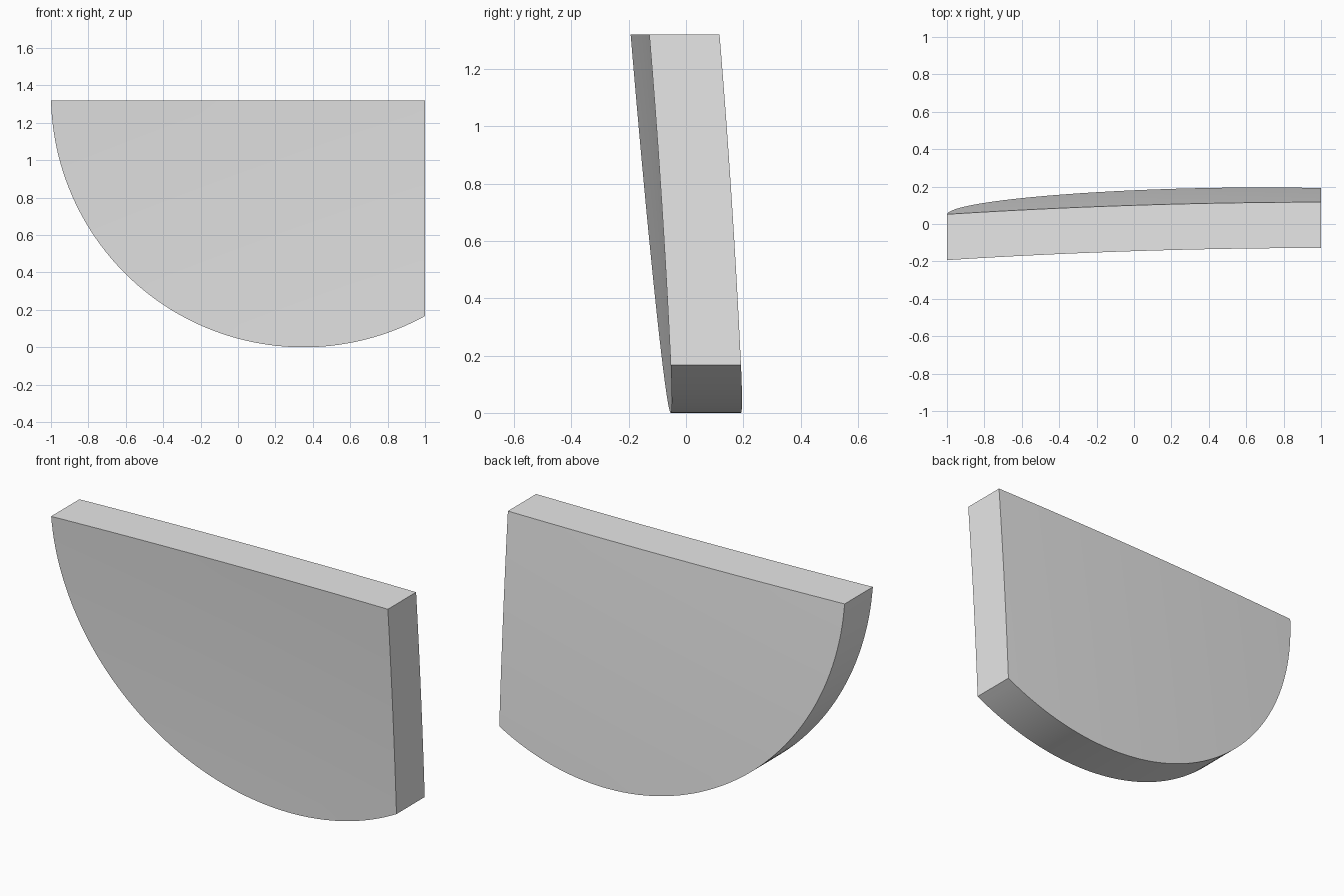
import bpy, bmesh, math

if "Cube" in bpy.data.objects:
    bpy.data.objects.remove(bpy.data.objects["Cube"])

TOP = 1.32            # height of the straight top edge
CX, R = 0.35, 1.35    # rounded edge: circle resting on z = 0
THICK = 0.245
COLS, ROWS = 64, 16


def back_y(x, z):
    """Gently domed surface shared by the back and front faces."""
    return 0.2275 - 0.0155 * ((x - 1.05) ** 2 + (z + 1.35) ** 2)


bm = bmesh.new()
a0 = math.atan2(TOP - R, -1 - CX) % (2 * math.pi)
a1 = 2 * math.pi - math.acos((1 - CX) / R)


def sheet(offset):
    """Grid of vertices: columns along the arc, rows from arc up to the top."""
    grid = []
    for i in range(COLS + 1):
        a = a0 + (a1 - a0) * i / COLS
        x = max(-1.0, min(1.0, CX + R * math.cos(a)))
        z = R + R * math.sin(a)
        if i == 0:
            v = bm.verts.new((-1, back_y(-1, TOP) + offset, TOP))
            grid.append([v] * (ROWS + 1))
            continue
        col = []
        for j in range(ROWS + 1):
            h = z + (TOP - z) * j / ROWS
            col.append(bm.verts.new((x, back_y(x, h) + offset, h)))
        grid.append(col)
    return grid


def face(*verts):
    unique = list(dict.fromkeys(verts))
    if len(unique) > 2:
        bm.faces.new(unique).smooth = True


# Domed front and back faces
front, back = sheet(-THICK), sheet(0)
for g in (front, back):
    for i in range(COLS):
        for j in range(ROWS):
            face(g[i][j], g[i + 1][j], g[i + 1][j + 1], g[i][j + 1])

# Rounded lower rim and straight top rim
for j in (0, ROWS):
    for i in range(COLS):
        face(front[i][j], front[i + 1][j], back[i + 1][j], back[i][j])

# Straight right-hand end
for j in range(ROWS):
    face(front[COLS][j], front[COLS][j + 1], back[COLS][j + 1], back[COLS][j])

bmesh.ops.recalc_face_normals(bm, faces=bm.faces)
mesh = bpy.data.meshes.new("curved_panel")
bm.to_mesh(mesh)
bm.free()

panel = bpy.data.objects.new("curved_panel", mesh)
bpy.context.collection.objects.link(panel)
grey = bpy.data.materials.new("light grey")
grey.diffuse_color = (0.8, 0.8, 0.8, 1)
grey.use_nodes = True
grey.node_tree.nodes["Principled BSDF"].inputs["Base Color"].default_value = grey.diffuse_color
mesh.materials.append(grey)

# Smooth surfaces with crisp borders
bpy.context.view_layer.objects.active = panel
panel.select_set(True)
bpy.ops.object.shade_smooth_by_angle(angle=math.radians(30))
